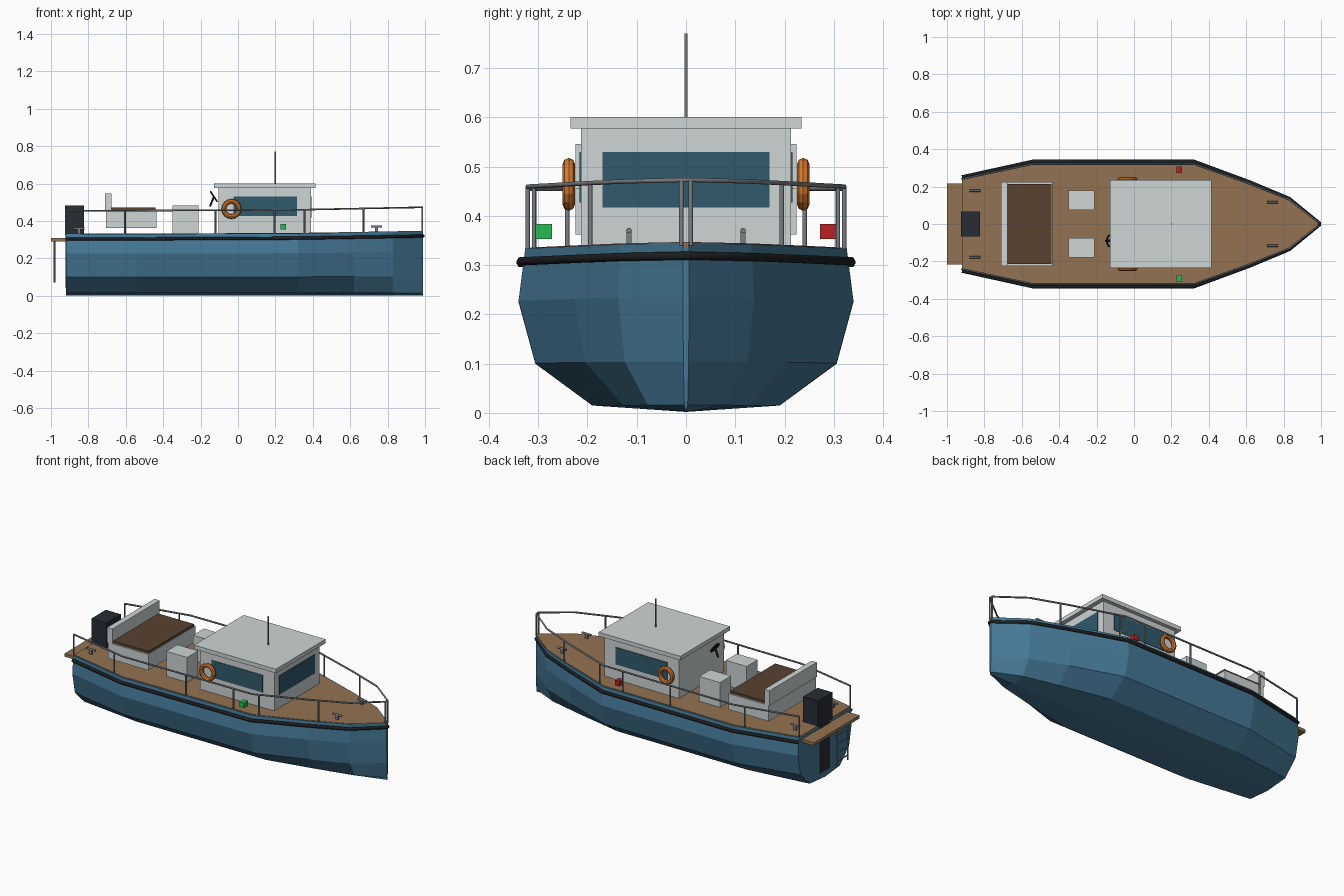
import bpy, bmesh
from math import radians
from mathutils import Vector

if "Cube" in bpy.data.objects:
    bpy.data.objects.remove(bpy.data.objects["Cube"])


def mat(name, r, g, b):
    m = bpy.data.materials.new(name)
    m.diffuse_color = (r, g, b, 1)
    m.use_nodes = True
    m.node_tree.nodes["Principled BSDF"].inputs["Base Color"].default_value = m.diffuse_color
    return m


BLUE = mat("hull_blue", .06, .19, .31)
WOOD = mat("teak", .29, .17, .085)
BROWN = mat("cushion_brown", .10, .055, .03)
BLACK = mat("rubber_black", .012, .013, .015)
DARK = mat("motor_dark", .02, .025, .035)
WHITE = mat("cabin_white", .62, .66, .67)
GLASS = mat("glass", .03, .10, .15)
STEEL = mat("steel", .2, .21, .23)
ORANGE = mat("orange", .7, .2, .03)
RED = mat("red", .5, .015, .015)
GREEN = mat("green", .02, .5, .08)


def mesh_object(name, bm, m):
    bmesh.ops.recalc_face_normals(bm, faces=bm.faces)
    me = bpy.data.meshes.new(name)
    bm.to_mesh(me)
    bm.free()
    me.materials.append(m)
    ob = bpy.data.objects.new(name, me)
    bpy.context.collection.objects.link(ob)
    return ob


def box(name, x, y, z, m):
    """Box from (min, max) pairs."""
    bm = bmesh.new()
    bmesh.ops.create_cube(bm, size=1)
    for v in bm.verts:
        v.co = [(a + b) / 2 + c * (b - a) for (a, b), c in zip((x, y, z), v.co)]
    return mesh_object(name, bm, m)


def tube(name, pts, r, m, sides=1):
    cu = bpy.data.curves.new(name, 'CURVE')
    cu.dimensions = '3D'
    cu.bevel_depth = r
    cu.bevel_resolution = sides
    cu.use_fill_caps = True
    sp = cu.splines.new('POLY')
    sp.points.add(len(pts) - 1)
    for p, c in zip(sp.points, pts):
        p.co = (*c, 1)
    cu.materials.append(m)
    ob = bpy.data.objects.new(name, cu)
    bpy.context.collection.objects.link(ob)
    return ob


def ring(name, loc, rot, R, r, n, k, m):
    bpy.ops.mesh.primitive_torus_add(location=loc, rotation=rot, major_radius=R,
                                     minor_radius=r, major_segments=n, minor_segments=k)
    ob = bpy.context.object
    ob.name = name
    ob.data.materials.append(m)
    return ob


# Hull stations: (x, half width), and cross-section: (width factor, z)
STATIONS = [(-.92, .255), (-.54, .34), (.32, .34), (.62, .227), (.83, .138), (.99, .006)]
SECTION = [(0, .002), (.56, .015), (.9, .1), (1, .225), (.96, .33)]


def half(x):
    for (a, wa), (b, wb) in zip(STATIONS, STATIONS[1:]):
        if x <= b + 1e-6:
            return wa + (wb - wa) * (x - a) / (b - a)


def rise(x):
    return .015 * max(0, (x - .1) / .89)


# Hull loft, including a narrow gunwale lip around the deck
half_sec = SECTION + [(.925, .33), (.925, .322)]
full = [(-f, z) for f, z in reversed(half_sec[1:])] + half_sec
bm = bmesh.new()
rows = [[bm.verts.new((x, f * w, z + rise(x) * z / .33)) for f, z in full]
        for x, w in STATIONS]
for a, b in zip(rows, rows[1:]):
    for i in range(len(full) - 1):
        bm.faces.new((a[i], a[i + 1], b[i + 1], b[i]))
bm.faces.new(rows[0])
bm.faces.new(rows[-1])
mesh_object("hull", bm, BLUE)

# Deck
bm = bmesh.new()
rows = [[bm.verts.new((x, s * .93 * w, .327 + rise(x))) for s in (-1, 1)] for x, w in STATIONS]
for a, b in zip(rows, rows[1:]):
    bm.faces.new((a[0], a[1], b[1], b[0]))
deck = mesh_object("deck", bm, WOOD)
mod = deck.modifiers.new("thickness", 'SOLIDIFY')
mod.thickness = .01
mod.offset = 0

# Rub rail round the hull side
side = [(x, w * .985, .304 + rise(x)) for x, w in STATIONS]
both = [(x, -y, z) for x, y, z in side] + side[::-1]
tube("rub_rail", both, .0095, BLACK)

# Guard rail and posts
xs = [-.92, -.54, .32, .62, .83, .985]
top = [(x, half(x) * .945, .455 + rise(x) * 1.2) for x in xs]
tube("guard_rail", [(x, -y, z) for x, y, z in top] + top[::-1], .005, STEEL)
for s in (-1, 1):
    for x in (-.92, -.605, -.12, .195, .355, .67, .985):
        y = s * half(x) * .945
        tube("rail_post", [(x, y, .325 + rise(x)), (x, y, .455 + rise(x) * 1.2)], .005, STEEL)

# Cabin with roof, windows and antenna
box("cabin", (-.103, .39), (-.213, .213), (.325, .58), WHITE)
box("cabin_roof", (-.127, .415), (-.235, .235), (.577, .601), WHITE)
box("front_window", (.38, .393), (-.17, .17), (.417, .53), GLASS)
for s in (-1, 1):
    box("side_window", (-.025, .315), sorted((s * .2, s * .216)), (.427, .53), GLASS)
tube("antenna", [(.2, 0, .6), (.2, 0, .77)], .004, STEEL)

# Steering wheel and column on the rear cabin wall
ring("steering_wheel", (-.129, -.09, .53), (0, radians(57), 0), .03, .005, 12, 6, BLACK)
tube("wheel_column", [(-.129, -.09, .53), (-.15, -.09, .477)], .006, BLACK)
tube("wheel_spoke", [(-.147, -.09, .557), (-.111, -.09, .503)], .004, BLACK)

# Items mirrored on both sides
for s, light in ((-1, GREEN), (1, RED)):
    ring("lifebuoy", (-.035, s * .238, .464), (radians(90), 0, 0), .041, .0125, 16, 8, ORANGE)
    box("nav_light", (.226, .256), sorted((s * .272, s * .307)), (.353, .384), light)
    box("seat", (-.35, -.212), sorted((s * .074, s * .178)), (.325, .482), WHITE)
    for x, y, z in ((.74, .116, .338), (-.85, .178, .328)):
        box("cleat_stem", (x - .008, x + .008), (s * y - .005, s * y + .005), (z, z + .03), STEEL)
        tube("cleat_bar", [(x - .03, s * y, z + .032), (x + .03, s * y, z + .032)], .006, STEEL)

# Sun pad
box("bench_base", (-.705, -.437), (-.224, .224), (.362, .457), WHITE)
box("bench_cushion", (-.68, -.442), (-.214, .214), (.455, .471), BROWN)
box("bench_back", (-.71, -.676), (-.224, .224), (.457, .546), WHITE)

# Outboard motor, swim platform and ladder
box("motor_cowl", (-.924, -.824), (-.068, .068), (.325, .483), DARK)
box("motor_leg", (-.923, -.87), (-.045, .045), (.04, .33), DARK)
box("swim_platform", (-1, -.915), (-.216, .216), (.291, .309), WOOD)
for y in (-.13, -.03):
    tube("ladder_rail", [(-.982, y, .3), (-.982, y, .072)], .005, STEEL)
for i in range(4):
    z = .1 + i * .052
    tube("ladder_rung", [(-.982, -.13, z), (-.982, -.03, z)], .004, STEEL)
